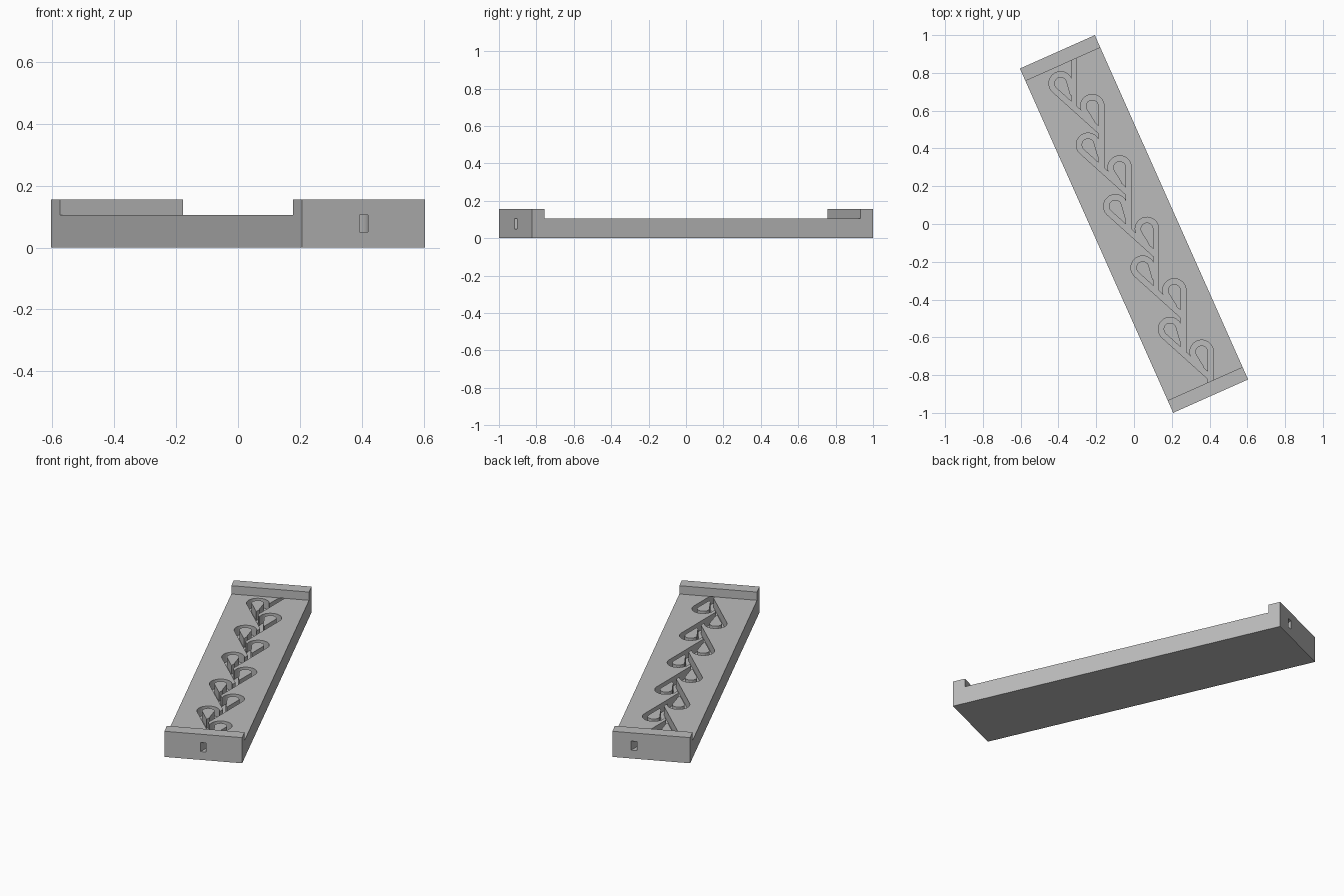
import bpy, bmesh
from math import sin, cos, radians
from mathutils import Vector

cube = bpy.data.objects.get("Cube")
if cube:
    bpy.data.objects.remove(cube, do_unlink=True)

WIDTH, LENGTH = 0.434, 1.995
DECK, RIM, LIP = 0.105, 0.155, 0.072
FLOOR, CHANNEL = 0.05, 0.0285
LEAN = radians(24)       # slant of the straight runs and of the whole block
BACK = radians(8)        # slant of the short return legs
PITCH, COUNT, RADIUS = 0.178, 10, 0.048

grey = bpy.data.materials.new("plain_grey")
grey.use_nodes = True
grey.diffuse_color = (0.5, 0.5, 0.5, 1)
grey.node_tree.nodes["Principled BSDF"].inputs["Base Color"].default_value = (0.5, 0.5, 0.5, 1)


def make_object(name, bm):
    bmesh.ops.recalc_face_normals(bm, faces=bm.faces[:])
    mesh = bpy.data.meshes.new(name)
    bm.to_mesh(mesh)
    bm.free()
    mesh.materials.append(grey)
    obj = bpy.data.objects.new(name, mesh)
    bpy.context.scene.collection.objects.link(obj)
    return obj


def box(name, y0, y1, z0, z1):
    bm = bmesh.new()
    bmesh.ops.create_cube(bm, size=1)
    for v in bm.verts:
        v.co = (v.co.x * WIDTH, y0 + (v.co.y + 0.5) * (y1 - y0), z0 + (v.co.z + 0.5) * (z1 - z0))
    return make_object(name, bm)


def ribbon(name, path):
    """Solid strip of channel width following a flat path."""
    bm = bmesh.new()
    rows = []
    for i, p in enumerate(path):
        d = (path[min(i + 1, len(path) - 1)] - path[max(i - 1, 0)]).normalized()
        side = Vector((-d.y, d.x)) * CHANNEL / 2
        rows.append([bm.verts.new((*(p + side), FLOOR)), bm.verts.new((*(p - side), FLOOR))])
    faces = [bm.faces.new((a[0], a[1], b[1], b[0])) for a, b in zip(rows, rows[1:])]
    top = bmesh.ops.extrude_face_region(bm, geom=faces, use_keep_orig=True)
    for g in top["geom"]:
        if isinstance(g, bmesh.types.BMVert):
            g.co.z = DECK + 0.02
    obj = make_object(name, bm)
    obj.hide_render = True
    return obj


def combine(target, other, operation):
    mod = target.modifiers.new("combine", "BOOLEAN")
    mod.operation = operation
    mod.solver = "EXACT"
    mod.object = other
    bpy.context.view_layer.objects.active = target
    bpy.ops.object.modifier_apply(modifier=mod.name)
    bpy.data.objects.remove(other, do_unlink=True)


# Teardrop loop: return leg, round bend, then the long straight run
def loop_path(index):
    side = 1 if index % 2 else -1
    centre = Vector((0.052, 0.838 - PITCH * index))
    arc = []
    steps = 24
    start, end = radians(180) + BACK, -LEAN
    for i in range(steps + 1):
        a = start + (end - start) * i / steps
        arc.append(centre + RADIUS * Vector((cos(a), sin(a))))
    leg = arc[0] + 0.075 * Vector((sin(BACK), -cos(BACK)))
    run = arc[-1] + 0.334 * Vector((-sin(LEAN), -cos(LEAN)))
    return [Vector((p.x * side, p.y)) for p in [leg] + arc + [run]]


# Slab with the channels cut into its deck and out through both ends
block = box("channel_block", -LENGTH / 2, LENGTH / 2, 0, DECK)
joint = Vector((-0.04, 0.691))
inlet = [joint + 0.4 * Vector((sin(LEAN), cos(LEAN))), joint]
combine(block, ribbon("inlet_cutter", inlet), "DIFFERENCE")
for k in range(COUNT):
    combine(block, ribbon("loop_cutter", loop_path(k)), "DIFFERENCE")

# Raised rims that bridge the ports at each end
half = LENGTH / 2
combine(block, box("front_rim", -half, -half + LIP, DECK, RIM), "UNION")
combine(block, box("back_rim", half - LIP, half, DECK, RIM), "UNION")

block.rotation_euler.z = LEAN
bpy.ops.object.select_all(action="DESELECT")
block.select_set(True)
bpy.context.view_layer.objects.active = block
bpy.ops.object.shade_smooth_by_angle(angle=radians(25))
